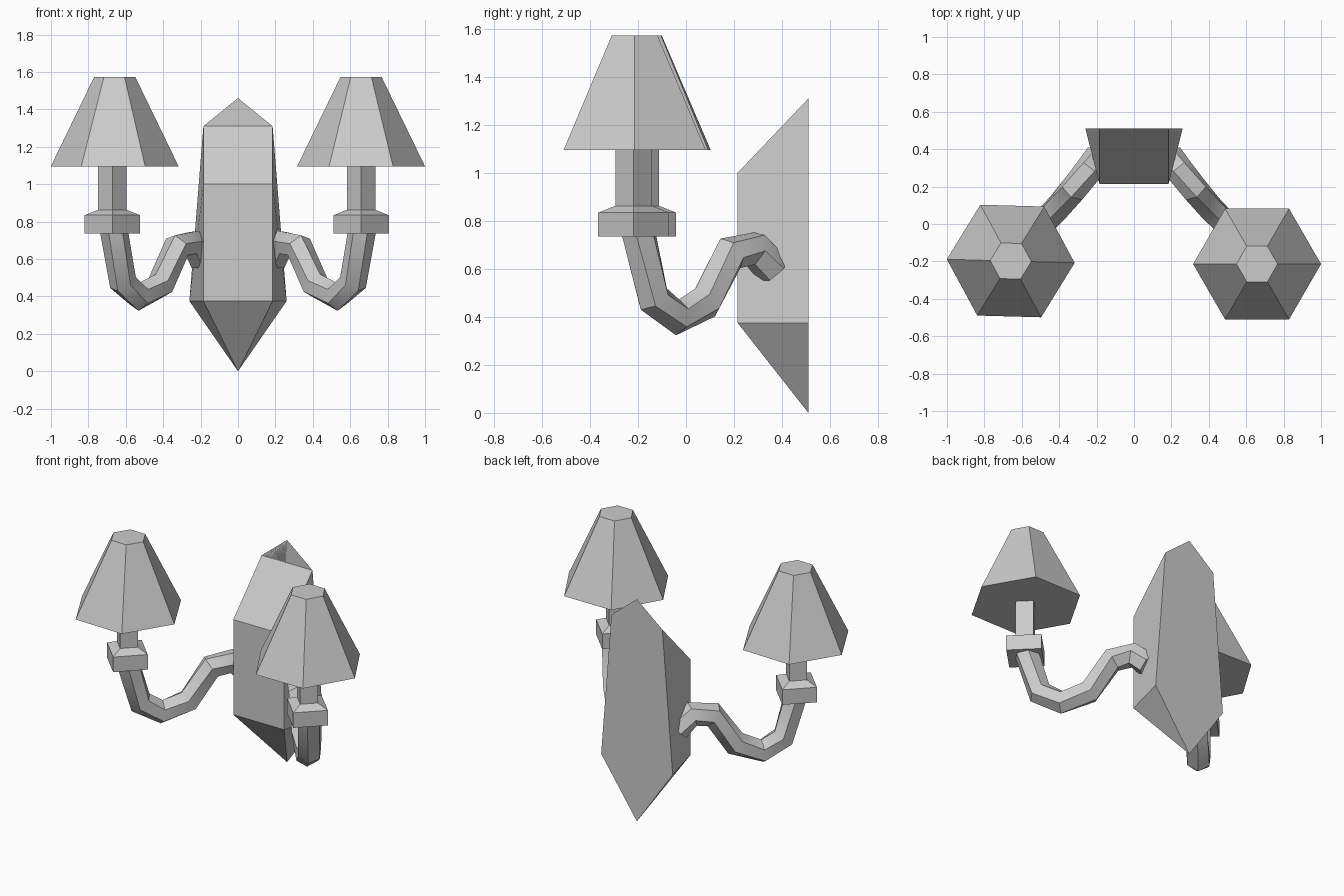
import bpy, bmesh, math
from mathutils import Vector

cube = bpy.data.objects.get("Cube")
if cube:
    bpy.data.objects.remove(cube, do_unlink=True)

grey = bpy.data.materials.new("plain_grey")
grey.use_nodes = True
grey.diffuse_color = (0.6, 0.6, 0.6, 1)
grey.node_tree.nodes["Principled BSDF"].inputs["Base Color"].default_value = (0.6, 0.6, 0.6, 1)


def finish(bm, name, smooth=False):
    bmesh.ops.recalc_face_normals(bm, faces=bm.faces)
    mesh = bpy.data.meshes.new(name)
    bm.to_mesh(mesh)
    bm.free()
    mesh.materials.append(grey)
    obj = bpy.data.objects.new(name, mesh)
    bpy.context.collection.objects.link(obj)
    if smooth:
        bpy.ops.object.select_all(action='DESELECT')
        obj.select_set(True)
        bpy.context.view_layer.objects.active = obj
        bpy.ops.object.shade_smooth_by_angle(angle=math.radians(35))
    return obj


def loft(name, rings, smooth=False):
    """Skin a list of equal-sized rings and cap both ends."""
    bm = bmesh.new()
    loops = [[bm.verts.new(p) for p in ring] for ring in rings]
    n = len(loops[0])
    for a, b in zip(loops, loops[1:]):
        for i in range(n):
            j = (i + 1) % n
            bm.faces.new((a[i], a[j], b[j], b[i]))
    bm.faces.new(loops[0])
    bm.faces.new(loops[-1])
    return finish(bm, name, smooth)


def turned(name, centre, profile, sides, angle):
    """Low-poly turned part from (radius, height) pairs."""
    rings = []
    for r, z in profile:
        angles = [angle + math.tau * i / sides for i in range(sides)]
        rings.append([(centre[0] + r * math.cos(t), centre[1] + r * math.sin(t), z) for t in angles])
    return loft(name, rings)


def arm(name, side, path, radius, sides=6):
    """Faceted tube swept along a path lying in one upright plane."""
    pts = [Vector((side * x, y, z)) for x, y, z in path]
    flat = pts[-1] - pts[0]
    across = Vector((flat.y, -flat.x, 0)).normalized()
    rings = []
    for i, p in enumerate(pts):
        before = (p - pts[max(i - 1, 0)]).normalized()
        after = (pts[min(i + 1, len(pts) - 1)] - p).normalized()
        tangent = (before + after).normalized()
        up = across.cross(tangent).normalized()
        turn = math.radians(8) * i * side
        ring = []
        for k in range(sides):
            t = turn + math.tau * k / sides
            ring.append(p + radius * (across * math.cos(t) + up * math.sin(t)))
        rings.append(ring)
    return loft(name, rings, True)


# Wall plate: a pointed back outline with a narrower rectangular front
bm = bmesh.new()
back = [bm.verts.new((x, 0.51, z)) for x, z in
        ((0, 0), (0.26, 0.375), (0.185, 1.31), (0, 1.46), (-0.185, 1.31), (-0.26, 0.375))]
front = [bm.verts.new((x, 0.215, z)) for x, z in
         ((0.185, 0.375), (0.185, 1.0), (-0.185, 1.0), (-0.185, 0.375))]
tip, low_l, top_l, peak, top_r, low_r = back
f_low_l, f_top_l, f_top_r, f_low_r = front
for face in (back, front,
             (low_l, top_l, f_top_l, f_low_l), (low_r, top_r, f_top_r, f_low_r),
             (f_top_l, top_l, peak, top_r, f_top_r),
             (tip, low_l, f_low_l), (tip, f_low_l, f_low_r), (tip, f_low_r, low_r)):
    bm.faces.new(face)
finish(bm, "wall_plate")

# Two lamps: curved arm, square candle cup with stem, six-sided shade
arm_path = [(0.19, 0.36, 0.60), (0.245, 0.285, 0.685), (0.325, 0.185, 0.665),
            (0.415, 0.08, 0.46), (0.53, -0.035, 0.398), (0.615, -0.135, 0.475),
            (0.665, -0.2, 0.76)]
cup_profile = [(0.148, 0.735), (0.148, 0.834), (0.076, 0.863), (0.076, 1.1)]
shade_profile = [(0.342, 1.095), (0.11, 1.573)]
for label, side, cup, shade, tilt in (
        ("left", 1, (0.658, -0.218), (0.658, -0.214), 0),
        ("right", -1, (-0.672, -0.189), (-0.659, -0.198), -1.6)):
    arm(label + "_arm", side, arm_path, 0.075)
    turned(label + "_candle_cup", cup, cup_profile, 4, 0)
    turned(label + "_shade", shade, shade_profile, 6, math.radians(tilt))
